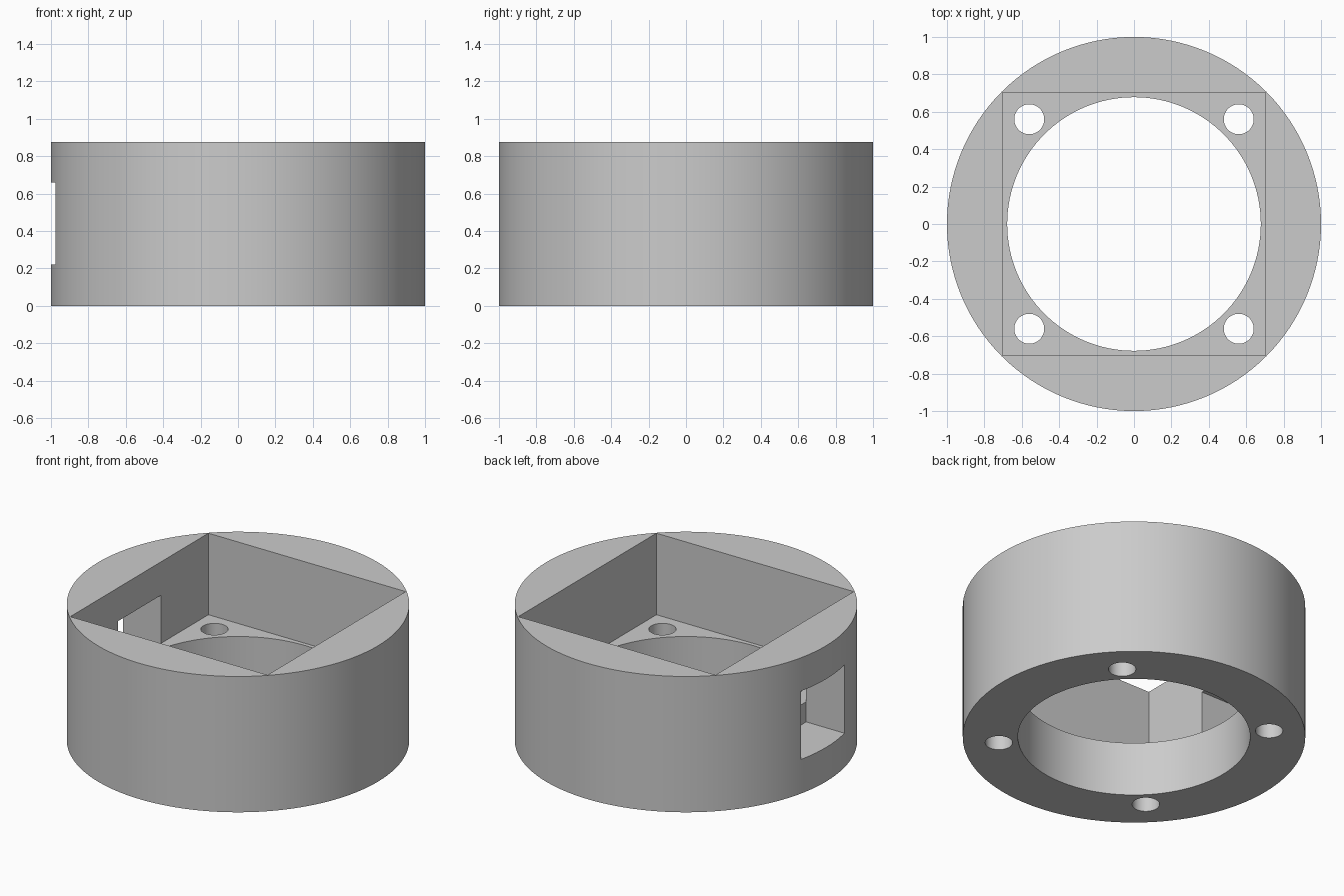
import bpy
import math

cube = bpy.data.objects.get("Cube")
if cube:
    bpy.data.objects.remove(cube, do_unlink=True)

HEIGHT = 0.875       # overall height
FLOOR = 0.35         # top of the base plate
HALF = 0.703         # half width of the square pocket
BORE = 0.678         # radius of the central opening
HOLE, SPREAD = 0.08, 0.56
SLOT_HALF, SLOT_LOW, SLOT_HIGH = 0.22, 0.22, 0.66

grey = bpy.data.materials.new("plain grey")
grey.use_nodes = True
colour = (0.6, 0.6, 0.6, 1)
grey.diffuse_color = colour
grey.node_tree.nodes["Principled BSDF"].inputs["Base Color"].default_value = colour


def cylinder(name, radius, low, high, x=0, y=0, sides=128):
    bpy.ops.mesh.primitive_cylinder_add(
        vertices=sides, radius=radius, depth=high - low,
        location=(x, y, (low + high) / 2))
    bpy.context.object.name = name
    return bpy.context.object


def box(name, low, high):
    centre = [(a + b) / 2 for a, b in zip(low, high)]
    bpy.ops.mesh.primitive_cube_add(size=1, location=centre)
    obj = bpy.context.object
    obj.name = name
    obj.scale = [b - a for a, b in zip(low, high)]
    bpy.ops.object.transform_apply(location=False, rotation=False, scale=True)
    return obj


# Round body
body = cylinder("round_housing", 1, 0, HEIGHT)
body.data.materials.append(grey)

# Square pocket, central bore, side window and four screw holes
cutters = [
    box("square_pocket", (-HALF, -HALF, FLOOR), (HALF, HALF, HEIGHT + 0.2)),
    cylinder("centre_bore", BORE, -0.2, FLOOR + 0.1),
    box("side_window", (-1.2, -SLOT_HALF, SLOT_LOW),
        (-HALF + 0.0005, SLOT_HALF, SLOT_HIGH)),
]
for sx in (-1, 1):
    for sy in (-1, 1):
        cutters.append(cylinder("screw_hole", HOLE, -0.2, FLOOR + 0.1,
                                sx * SPREAD, sy * SPREAD, 48))

bpy.ops.object.select_all(action="DESELECT")
body.select_set(True)
bpy.context.view_layer.objects.active = body
for cutter in cutters:
    cutter.hide_render = True
    cutter.data.materials.append(grey)
    cut = body.modifiers.new(cutter.name, "BOOLEAN")
    cut.operation = "DIFFERENCE"
    cut.solver = "EXACT"
    cut.object = cutter
    bpy.ops.object.modifier_apply(modifier=cut.name)
for cutter in cutters:
    bpy.data.objects.remove(cutter, do_unlink=True)

# Smooth round walls with crisp rims
bpy.ops.object.shade_smooth_by_angle(angle=math.radians(30))
